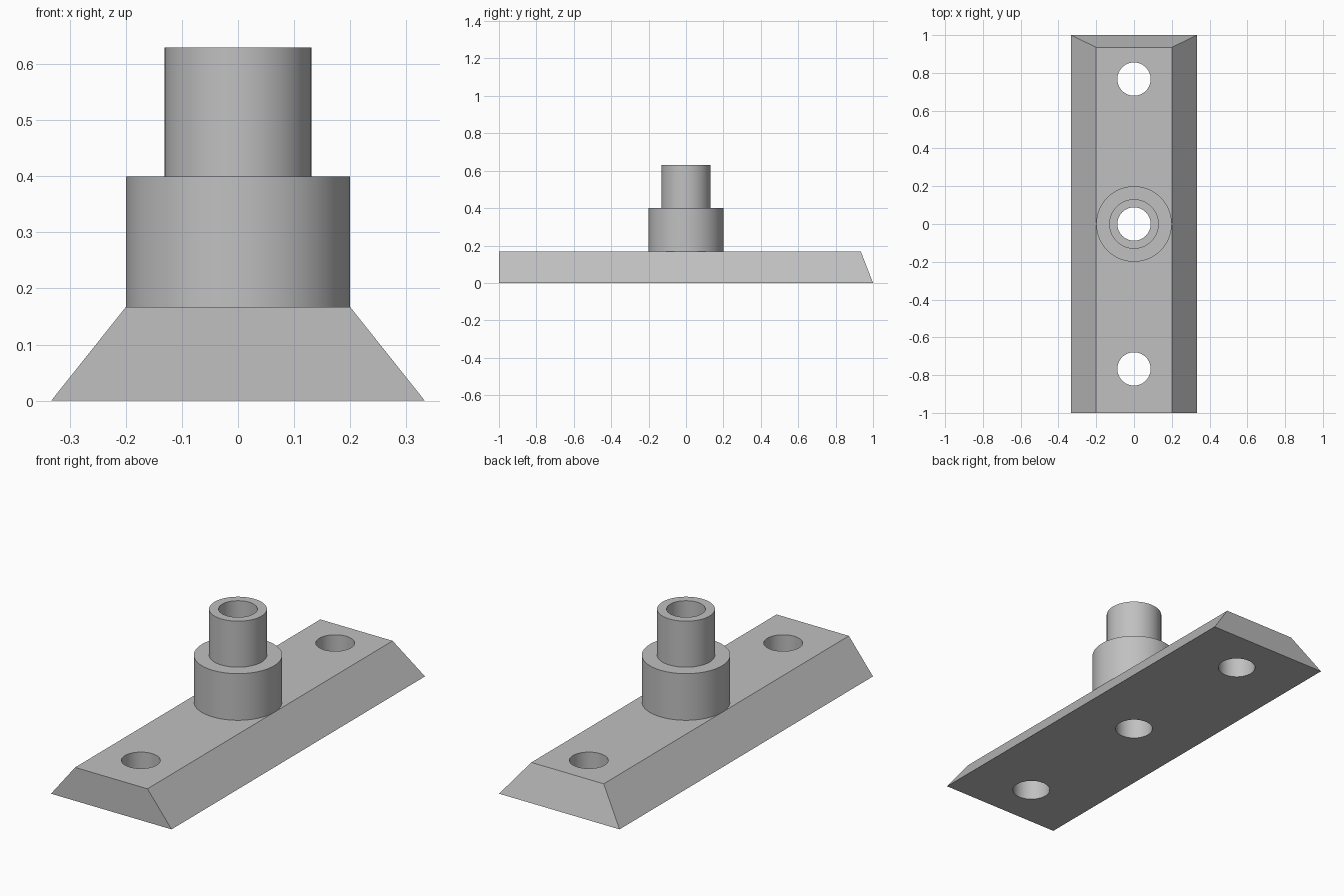
import bpy
import bmesh
import math
from mathutils import Matrix, Vector

if "Cube" in bpy.data.objects:
    bpy.data.objects.remove(bpy.data.objects["Cube"], do_unlink=True)

BASE_TOP = 0.167
HOLE_RADIUS = 0.088
SEGMENTS = 96

grey = bpy.data.materials.new("plain grey")
grey.use_nodes = True
colour = (0.53, 0.53, 0.53, 1)
grey.diffuse_color = colour
grey.node_tree.nodes["Principled BSDF"].inputs["Base Color"].default_value = colour


def make_object(name, bm):
    bmesh.ops.recalc_face_normals(bm, faces=bm.faces)
    mesh = bpy.data.meshes.new(name)
    bm.to_mesh(mesh)
    bm.free()
    mesh.materials.append(grey)
    obj = bpy.data.objects.new(name, mesh)
    bpy.context.collection.objects.link(obj)
    return obj


def smooth(obj):
    bpy.ops.object.select_all(action="DESELECT")
    obj.select_set(True)
    bpy.context.view_layer.objects.active = obj
    bpy.ops.object.shade_smooth_by_angle(angle=math.radians(30))


# Base bar: sloped sides and back end, upright front end
bm = bmesh.new()
bmesh.ops.create_cube(bm, size=2)
for v in bm.verts:
    top = v.co.z > 0
    v.co.x *= 0.2 if top else 0.333
    if top and v.co.y > 0:
        v.co.y = 0.935
    v.co.z = BASE_TOP if top else 0
base = make_object("base_bar", bm)

# Two mounting holes and the central bore
bm = bmesh.new()
for y in (-0.767, 0, 0.767):
    bmesh.ops.create_cone(bm, cap_ends=True, segments=SEGMENTS, radius1=HOLE_RADIUS,
                          radius2=HOLE_RADIUS, depth=1, matrix=Matrix.Translation((0, y, 0)))
cutter = make_object("hole_cutter", bm)
cutter.hide_render = True
cut = base.modifiers.new("holes", "BOOLEAN")
cut.operation = "DIFFERENCE"
cut.solver = "EXACT"
cut.object = cutter
bpy.context.view_layer.objects.active = base
bpy.ops.object.modifier_apply(modifier=cut.name)
bpy.data.objects.remove(cutter, do_unlink=True)
smooth(base)

# Stepped hollow post: wide collar below, narrow neck above
profile = [(0.2, BASE_TOP), (0.2, 0.4), (0.131, 0.4), (0.131, 0.63),
           (HOLE_RADIUS, 0.63), (HOLE_RADIUS, BASE_TOP)]
bm = bmesh.new()
points = [bm.verts.new((r, 0, z)) for r, z in profile]
edges = [bm.edges.new(pair) for pair in zip(points, points[1:])]
bmesh.ops.spin(bm, geom=points + edges, cent=Vector(), axis=(0, 0, 1),
               angle=math.tau, steps=SEGMENTS, use_merge=True)
bmesh.ops.remove_doubles(bm, verts=bm.verts, dist=0.0001)
smooth(make_object("stepped_post", bm))
